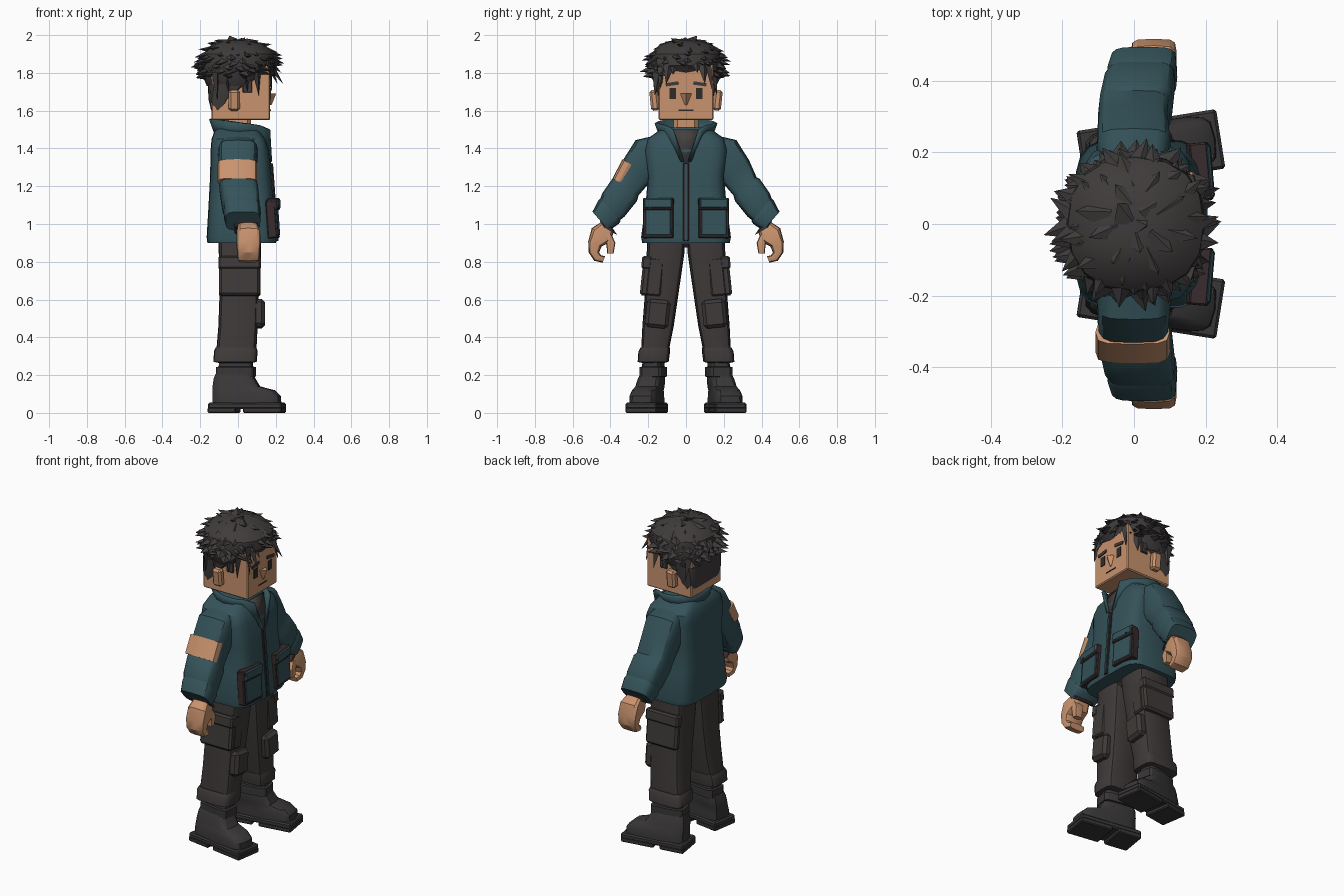
import bpy, bmesh, math, random
from math import sin, cos, radians, pi
from mathutils import Vector, Matrix, Euler

if "Cube" in bpy.data.objects:
    bpy.data.objects.remove(bpy.data.objects["Cube"])
random.seed(4)


def material(name, *rgb):
    m = bpy.data.materials.new(name)
    m.use_nodes = True
    m.diffuse_color = (*rgb, 1)
    bsdf = next(n for n in m.node_tree.nodes if n.type == 'BSDF_PRINCIPLED')
    bsdf.inputs["Base Color"].default_value = (*rgb, 1)
    return m


SKIN = material("skin", .58, .29, .155)
TEAL = material("teal cloth", .034, .085, .1)
HAIR = material("dark hair", .05, .044, .044)
PANTS = material("trouser grey", .048, .042, .04)
BOOT = material("boot grey", .04, .037, .037)
SHIRT = material("shirt grey", .06, .052, .052)
TRIM = material("brown trim", .04, .025, .026)
INK = material("face ink", .03, .024, .022)


def finish(name, bm, mat, side=1, xf=None, angle=32):
    """Turn a bmesh into an object; side -1 mirrors it across y."""
    if xf:
        bm.transform(xf)
    for v in bm.verts:
        v.co.y *= side
    bmesh.ops.recalc_face_normals(bm, faces=bm.faces)
    me = bpy.data.meshes.new(name)
    bm.to_mesh(me)
    bm.free()
    me.materials.append(mat)
    for p in me.polygons:
        p.use_smooth = True
    me.set_sharp_from_angle(angle=radians(angle))
    ob = bpy.data.objects.new(name, me)
    bpy.context.collection.objects.link(ob)
    return ob


def box(name, mat, loc, size, rot=(0, 0, 0), bevel=.008, side=1, xf=None):
    bm = bmesh.new()
    bmesh.ops.create_cube(bm, size=1, matrix=Matrix.Diagonal((*size, 1)))
    if bevel:
        bmesh.ops.bevel(bm, geom=bm.edges[:], offset=bevel, segments=1, affect='EDGES')
    m = Matrix.Translation(loc) @ Euler([radians(a) for a in rot]).to_matrix().to_4x4()
    return finish(name, bm, mat, side, (xf @ m) if xf else m)


def tube(name, mat, rings, side=1, n=16, p=.5, xf=None):
    """Loft rounded-box rings (x, y, z, half depth, half width, tilt)."""
    bm = bmesh.new()
    loops = []
    for x, y, z, rx, r, tilt in rings:
        t = radians(tilt)
        loop = []
        for i in range(n):
            a = 2 * pi * i / n
            c, s = (math.copysign(abs(f) ** p, f) for f in (cos(a), sin(a)))
            loop.append(bm.verts.new((x + rx * c, y + r * s * cos(t), z + r * s * sin(t))))
        loops.append(loop)
    for a, b in zip(loops, loops[1:]):
        for i in range(n):
            j = (i + 1) % n
            bm.faces.new((a[i], a[j], b[j], b[i]))
    bm.faces.new(loops[0])
    bm.faces.new(loops[-1])
    return finish(name, bm, mat, side, xf)


# Head and face
box("head", SKIN, (.015, 0, 1.7), (.31, .29, .3), bevel=.006)
box("neck", SKIN, (0, 0, 1.51), (.14, .13, .12), bevel=.02)
box("mouth", INK, (.171, 0, 1.602), (.005, .08, .006), bevel=0)
bm = bmesh.new()
bmesh.ops.create_cone(bm, segments=4, radius1=.03, radius2=.006, depth=.06, cap_ends=True)
finish("nose", bm, SKIN, 1, Matrix.Translation((.172, 0, 1.66)) @ Matrix.Rotation(pi, 4, 'X'))
for side in (1, -1):
    tag = "left_" if side == 1 else "right_"
    box(tag + "ear", SKIN, (-.02, .167, 1.655), (.06, .045, .11), (-6, 0, 0), .012, side)
    box(tag + "eye", INK, (.171, .07, 1.69), (.006, .036, .058), bevel=0, side=side)
    box(tag + "eyebrow", HAIR, (.172, .073, 1.742), (.008, .07, .018), (-8, 0, 0), 0, side)
    box(tag + "sideburn", HAIR, (.05, .148, 1.74), (.05, .014, .09), bevel=.004, side=side)

# Hair: cap, nape and layered spikes
tube("hair_cap", HAIR, [(-.02, 0, 1.73, .145, .16, 0), (-.015, 0, 1.79, .175, .19, 0),
                        (.005, 0, 1.84, .195, .195, 0), (.005, 0, 1.9, .19, .185, 0),
                        (0, 0, 1.95, .14, .14, 0), (0, 0, 1.975, .06, .06, 0)], p=.85)
tube("nape_hair", HAIR, [(-.11, 0, 1.6, .032, .145, 0), (-.1, 0, 1.66, .056, .154, 0),
                         (-.05, 0, 1.74, .11, .158, 0)], p=.4)


def spike(bm, base, tip, width):
    axis = (tip - base).normalized()
    u = axis.cross(Vector((.1, .2, 1))).normalized()
    w = axis.cross(u)
    ring = [bm.verts.new(base + u * width), bm.verts.new(base + w * width * .6),
            bm.verts.new(base - u * width), bm.verts.new(base - w * width * .6)]
    top = bm.verts.new(tip)
    bm.faces.new(ring)
    for i in range(4):
        bm.faces.new((ring[i], ring[(i + 1) % 4], top))


bm = bmesh.new()
centre = Vector((0, 0, 1.825))
count = 120
for i in range(count):
    h = 1 - 1.3 * (i + .5) / count
    r, a = math.sqrt(1 - h * h), i * 2.39996
    d = Vector((r * cos(a), r * sin(a), h))
    if d.x > .5 and abs(d.y) < .6 and h < .2:
        continue
    swirl = Vector((-d.y, d.x, 0)) * random.uniform(-.3, .3)
    e = (d + swirl + Vector((d.x, d.y, -.35)) * random.uniform(.3, .6)).normalized()
    reach = random.uniform(.9, 1.06)
    tip = centre + Vector((e.x * .242, e.y * .235, e.z * .172)) * reach
    tip.z = min(max(tip.z, 1.72), 2)
    spike(bm, centre + Vector((d.x * .165, d.y * .165, d.z * .135)), tip, random.uniform(.04, .055))
# Fringe parted over the forehead
for y, z, dx in ((-.14, 1.71, .18), (-.105, 1.74, .21), (-.07, 1.79, .2), (.02, 1.82, .2),
                 (.06, 1.8, .23), (.1, 1.74, .24), (.14, 1.7, .18)):
    spike(bm, Vector((.15, y * .85, 1.87)), Vector((dx, y, z)), .04)
# Ragged side locks
for side in (1, -1):
    for x, z in ((-.12, 1.66), (-.06, 1.7), (.04, 1.7), (.1, 1.68)):
        spike(bm, Vector((x, side * .145, 1.8)), Vector((x + .01, side * .165, z)), .035)
finish("hair_spikes", bm, HAIR, angle=20)

# Jacket body
tube("jacket_body", TEAL, [(.02, 0, .9, .182, .232, 0), (.02, 0, .93, .186, .238, 0),
                           (.018, 0, 1.1, .174, .214, 0), (.015, 0, 1.25, .163, .202, 0),
                           (.01, 0, 1.39, .155, .22, 0), (.002, 0, 1.45, .142, .205, 0),
                           (-.005, 0, 1.49, .12, .15, 0), (-.005, 0, 1.51, .1, .11, 0)], n=20, p=.42)

# Standing collar running down into the lapels
bm = bmesh.new()
columns = [((.178, -.018, 1.33), (.168, -.075, 1.5))]
for k in range(13):
    a = radians(-45 - 270 * k / 12)
    c, s = cos(a), sin(a)
    columns.append(((.11 * c, .13 * s, 1.46), (.01 + .155 * c, .158 * s, 1.535 - .022 * c)))
columns.append(((.178, .018, 1.33), (.168, .075, 1.5)))
pairs = [[bm.verts.new(q) for q in col] for col in columns]
for a, b in zip(pairs, pairs[1:]):
    bm.faces.new((a[0], b[0], b[1], a[1]))
collar = finish("collar", bm, TEAL)
solid = collar.modifiers.new("thickness", 'SOLIDIFY')
solid.thickness, solid.offset = .018, 0

# Shirt opening and zip
bm = bmesh.new()
shirt = [(.12, -.085, 1.5), (.155, -.06, 1.44), (.182, 0, 1.29), (.155, .06, 1.44), (.12, .085, 1.5)]
bm.faces.new([bm.verts.new(q) for q in shirt])
shirt_ob = finish("shirt_front", bm, SHIRT)
shirt_ob.modifiers.new("thickness", 'SOLIDIFY').thickness = .009
box("zip", TRIM, (.191, 0, 1.115), (.012, .03, .41), (0, -4.2, 0), .003)
box("zip_tape", TEAL, (.196, 0, 1.115), (.009, .01, .41), (0, -4.2, 0), 0)

for side in (1, -1):
    tag = "left_" if side == 1 else "right_"
    # Jacket pockets
    box(tag + "pocket_trim", TRIM, (.183, .146, 1.025), (.05, .162, .2), (0, -4, 5), .005, side)
    box(tag + "pocket", TEAL, (.187, .146, 1.01), (.052, .144, .15), (0, -4, 5), .008, side)
    box(tag + "flap_trim", TRIM, (.188, .146, 1.105), (.052, .162, .064), (0, -4, 5), .005, side)
    box(tag + "pocket_flap", TEAL, (.192, .146, 1.108), (.054, .15, .054), (0, -4, 5), .006, side)
    for y in (.1, .19):
        box(tag + "pocket_stud", SHIRT, (.219, y, 1.09), (.006, .01, .01), bevel=0, side=side)

    # Sleeve, cuffs and hand
    tube(tag + "sleeve", TEAL, [(0, .12, 1.39, .09, .09, 60), (0, .2, 1.37, .105, .1, 48),
                                (-.002, .262, 1.28, .1, .092, 38), (0, .312, 1.2, .1, .078, 38),
                                (.005, .325, 1.18, .103, .088, 42), (.015, .385, 1.1, .1, .085, 45),
                                (.02, .408, 1.068, .093, .074, 48)], side)
    tube(tag + "sleeve_cuff", TEAL, [(.02, .4, 1.075, .095, .08, 48), (.022, .41, 1.062, .099, .082, 48),
                                     (.027, .452, 1.015, .092, .066, 49)], side)
    box(tag + "cuff_tab", TRIM, (.075, .458, 1.062), (.07, .02, .035), (-38, 0, 0), .005, side)
    tube(tag + "inner_cuff", TRIM, [(.035, .435, 1.03, .07, .05, 45), (.045, .405, .965, .064, .048, 30)], side)
    tube(tag + "hand", SKIN, [(.05, .415, .985, .052, .042, 38), (.055, .45, .94, .064, .062, 38),
                              (.055, .482, .895, .064, .038, 20), (.055, .488, .85, .06, .028, 0),
                              (.055, .468, .82, .058, .023, -40), (.055, .435, .812, .05, .018, -70)],
         side, n=12)
    tube(tag + "thumb", SKIN, [(.075, .42, .95, .035, .03, 20), (.085, .398, .9, .03, .024, 0),
                               (.085, .4, .845, .024, .017, 0)], side, n=8)

    # Trouser leg with cargo pocket, knee pad and hem
    tube(tag + "trouser_leg", PANTS, [(.01, .105, .92, .112, .1, 0), (.01, .108, .85, .112, .1, 0),
                                      (.005, .132, .6, .104, .088, 0), (0, .148, .46, .104, .083, 0),
                                      (-.008, .163, .34, .106, .074, 0)], side, p=.4)
    tube(tag + "trouser_hem", PANTS, [(-.01, .163, .345, .108, .078, 0), (-.012, .168, .325, .116, .084, 0),
                                      (-.015, .174, .27, .114, .082, 0), (-.015, .174, .265, .09, .06, 0)],
         side, p=.4)
    box(tag + "cargo_pocket", PANTS, (.008, .214, .705), (.215, .045, .17), (6, 0, 0), .012, side)
    box(tag + "cargo_flap", PANTS, (.008, .207, .795), (.225, .055, .07), (6, 0, 0), .01, side)
    box(tag + "thigh_panel", PANTS, (.108, .165, .72), (.022, .08, .2), (6, 0, 0), .008, side)
    box(tag + "knee_pad", PANTS, (.11, .15, .525), (.065, .125, .15), (6, 0, 0), .018, side)

    # Boot, turned slightly outward
    turn = Matrix.Translation((0, .2, 0)) @ Matrix.Rotation(radians(9), 4, 'Z')
    tube(tag + "ankle_strap", BOOT, [(-.015, -.025, .16, .09, .052, 0), (-.015, -.025, .19, .09, .052, 0),
                                     (-.015, -.025, .192, .103, .064, 0), (-.015, -.025, .242, .103, .064, 0),
                                     (-.015, -.025, .245, .09, .052, 0), (-.015, -.025, .29, .085, .05, 0)],
         side, p=.4, xf=turn)
    tube(tag + "boot_upper", BOOT, [(.048, 0, .05, .183, .078, 0), (.046, 0, .09, .182, .077, 0),
                                    (.03, -.003, .12, .165, .07, 0), (-.01, -.008, .14, .125, .068, 0),
                                    (-.02, -.014, .18, .11, .064, 0), (-.022, -.018, .205, .1, .056, 0)],
         side, p=.45, xf=turn)
    box(tag + "sole", BOOT, (.048, 0, .037), (.395, .168, .034), bevel=.008, side=side, xf=turn)
    box(tag + "heel_tread", BOOT, (-.075, 0, .015), (.15, .168, .03), bevel=.006, side=side, xf=turn)
    box(tag + "toe_tread", BOOT, (.142, 0, .015), (.206, .168, .03), bevel=.006, side=side, xf=turn)

# Patch on the right sleeve
tube("arm_patch", SKIN, [(-.004, .302, 1.322, .104, .04, 32), (-.004, .357, 1.222, .104, .038, 32)],
     -1, n=12, p=.55)
# Seat of the trousers
box("trouser_seat", PANTS, (.008, 0, .91), (.2, .36, .07), bevel=.02)
